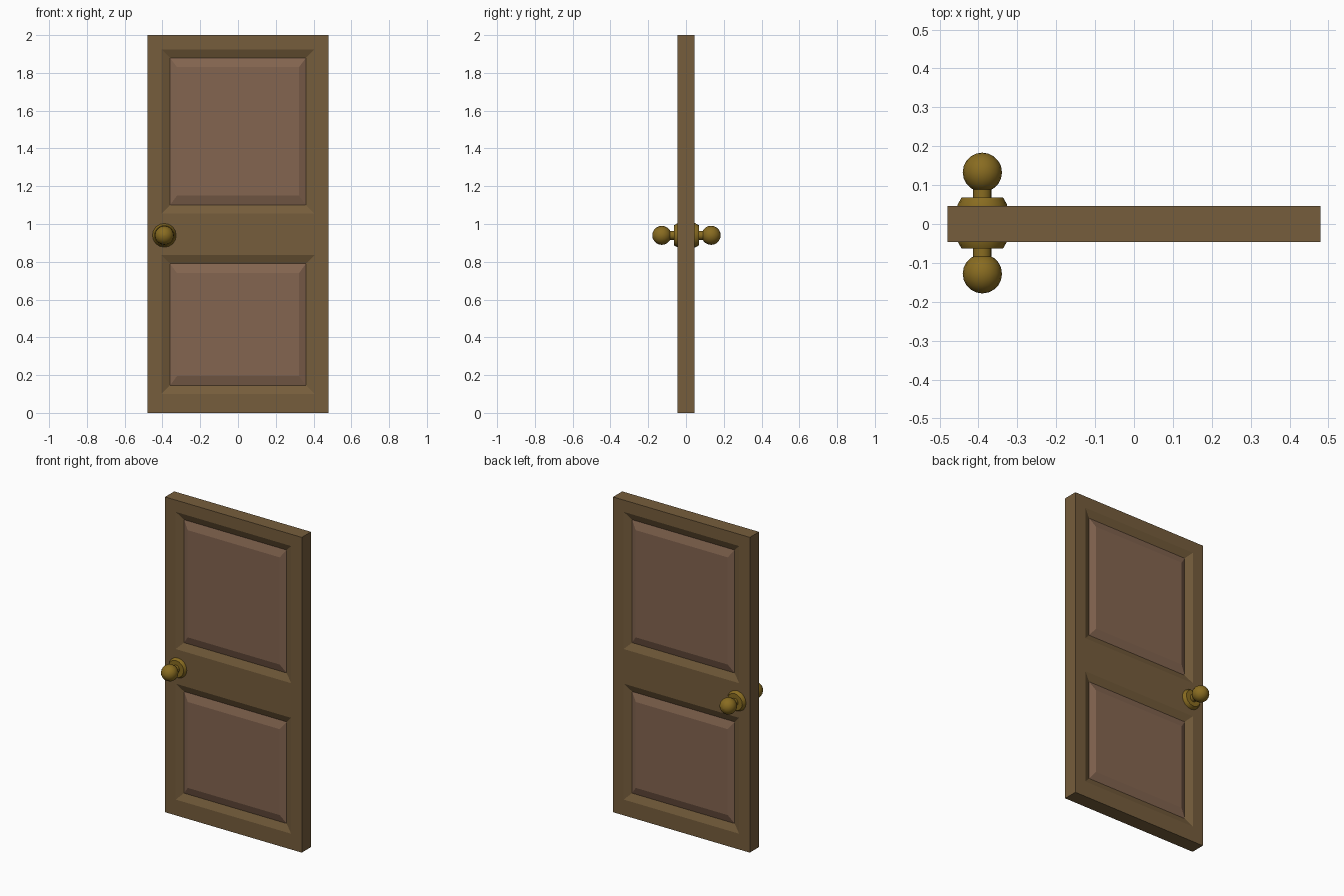
import bpy, bmesh
from math import cos, sin, pi

if "Cube" in bpy.data.objects:
    bpy.data.objects.remove(bpy.data.objects["Cube"])

T = 0.046                       # half thickness of the door
W, H = 0.48, 2.0                # half width, height
GROOVE, FIELD = 0.026, 0.043    # half depth of groove and of raised panel field
OUT_X, IN_X = 0.405, 0.36
OPENINGS = [(0.10, 0.835), (1.055, 1.925)]
STEP = 0.045                    # width of the sloped moulding


def material(name, rgb):
    m = bpy.data.materials.new(name)
    m.diffuse_color = (*rgb, 1)
    m.use_nodes = True
    m.node_tree.nodes["Principled BSDF"].inputs["Base Color"].default_value = m.diffuse_color
    return m


def finish(bm, name, mat):
    bmesh.ops.remove_doubles(bm, verts=bm.verts, dist=1e-5)
    bmesh.ops.recalc_face_normals(bm, faces=bm.faces)
    me = bpy.data.meshes.new(name)
    bm.to_mesh(me)
    bm.free()
    me.materials.append(mat)
    ob = bpy.data.objects.new(name, me)
    bpy.context.collection.objects.link(ob)
    return ob


def loop(bm, x, z0, z1, y):
    return [bm.verts.new(p) for p in ((-x, y, z0), (x, y, z0), (x, y, z1), (-x, y, z1))]


def bridge(bm, a, b):
    n = len(a)
    for i in range(n):
        j = (i + 1) % n
        bm.faces.new((a[i], a[j], b[j], b[i]))


wood = material("frame_wood", (0.18, 0.11, 0.045))
panel_wood = material("panel_wood", (0.23, 0.13, 0.08))
brass = material("brass", (0.25, 0.15, 0.015))

# Frame: grid of stiles and rails on both sides, with sloped openings
bm = bmesh.new()
xs = [-W, -OUT_X, OUT_X, W]
zs = [0, *OPENINGS[0], *OPENINGS[1], H]
for y in (-T, T):
    for i in range(3):
        for k in range(5):
            if i == 1 and k in (1, 3):
                continue
            bm.faces.new([bm.verts.new(p) for p in (
                (xs[i], y, zs[k]), (xs[i + 1], y, zs[k]),
                (xs[i + 1], y, zs[k + 1]), (xs[i], y, zs[k + 1]))])
for k in range(5):              # outer side edges
    for x in (-W, W):
        bm.faces.new([bm.verts.new(p) for p in (
            (x, -T, zs[k]), (x, T, zs[k]), (x, T, zs[k + 1]), (x, -T, zs[k + 1]))])
for i in range(3):              # top and bottom edges
    for z in (0, H):
        bm.faces.new([bm.verts.new(p) for p in (
            (xs[i], -T, z), (xs[i + 1], -T, z), (xs[i + 1], T, z), (xs[i], T, z))])
for z0, z1 in OPENINGS:         # mouldings through each opening
    rings = [loop(bm, OUT_X, z0, z1, -T),
             loop(bm, IN_X, z0 + STEP, z1 - STEP, -GROOVE),
             loop(bm, IN_X, z0 + STEP, z1 - STEP, GROOVE),
             loop(bm, OUT_X, z0, z1, T)]
    for a, b in zip(rings, rings[1:]):
        bridge(bm, a, b)
finish(bm, "door_frame", wood)

# Raised panels
for name, (z0, z1) in zip(("lower_panel", "upper_panel"), OPENINGS):
    z0, z1 = z0 + STEP, z1 - STEP
    bm = bmesh.new()
    rings = [loop(bm, IN_X - 0.037, z0 + 0.05, z1 - 0.05, -FIELD),
             loop(bm, IN_X, z0, z1, -GROOVE),
             loop(bm, IN_X, z0, z1, GROOVE),
             loop(bm, IN_X - 0.037, z0 + 0.05, z1 - 0.05, FIELD)]
    for a, b in zip(rings, rings[1:]):
        bridge(bm, a, b)
    bm.faces.new(rings[0])
    bm.faces.new(rings[-1])
    finish(bm, name, panel_wood)


# Knobs: lathed about the y axis
def lathe(name, profile, side, n=16):
    bm = bmesh.new()
    rings = [[bm.verts.new((-0.39 + r * cos(2 * pi * i / n), side * y + 0.0025,
                            0.94 + r * sin(2 * pi * i / n))) for i in range(n)]
             for r, y in profile]
    for a, b in zip(rings, rings[1:]):
        bridge(bm, a, b)
    bm.faces.new(rings[0])
    bm.faces.new(rings[-1])
    ob = finish(bm, name, brass)
    bpy.ops.object.select_all(action='DESELECT')
    ob.select_set(True)
    bpy.context.view_layer.objects.active = ob
    bpy.ops.object.shade_smooth_by_angle(angle=pi / 6)


R, C = 0.0505, 0.1305
ball = [(max(R * sin(pi * k / 10), 0.0005), C - R * cos(pi * k / 10)) for k in range(11)]
for label, side in (("front", -1), ("back", 1)):
    lathe(label + "_rosette", [(0.064, 0.04), (0.064, 0.047), (0.053, 0.066)], side)
    lathe(label + "_stem", [(0.0235, 0.06), (0.0235, 0.095)], side)
    lathe(label + "_knob", ball, side)
